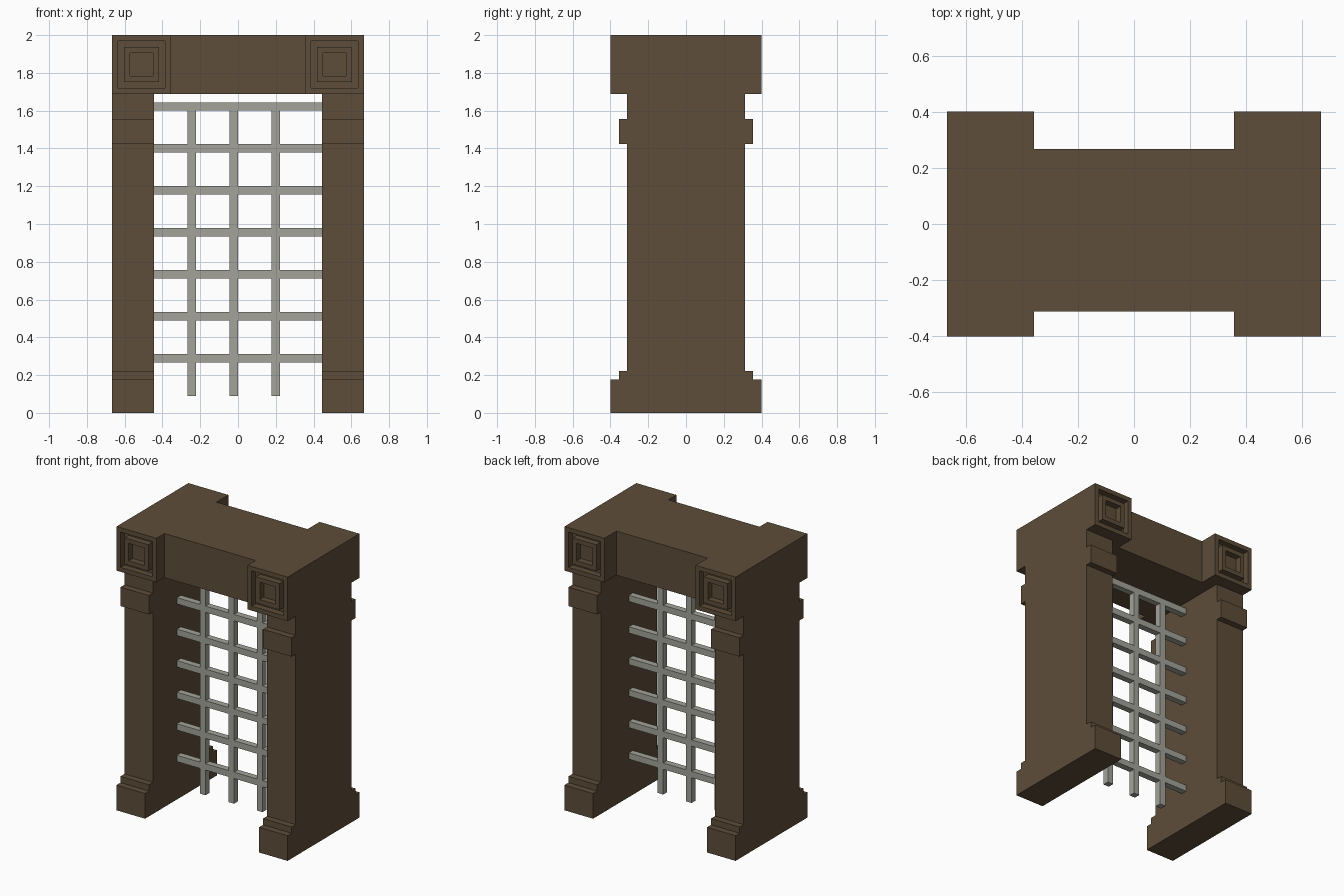
import bpy, bmesh
from mathutils import Vector

if "Cube" in bpy.data.objects:
    bpy.data.objects.remove(bpy.data.objects["Cube"])

U = 2 / 45  # one block unit


def material(name, rgb):
    m = bpy.data.materials.new(name)
    m.diffuse_color = (*rgb, 1)
    m.use_nodes = True
    m.node_tree.nodes["Principled BSDF"].inputs["Base Color"].default_value = m.diffuse_color
    return m


STONE = material("brown stone", (0.112, 0.074, 0.042))
IRON = material("grey iron", (0.366, 0.371, 0.323))


def finish(name, bm, mat):
    bmesh.ops.recalc_face_normals(bm, faces=bm.faces)
    bmesh.ops.scale(bm, vec=(U, U, U), verts=bm.verts)
    mesh = bpy.data.meshes.new(name)
    bm.to_mesh(mesh)
    bm.free()
    mesh.materials.append(mat)
    ob = bpy.data.objects.new(name, mesh)
    bpy.context.collection.objects.link(ob)
    return ob


def box(bm, lo, hi):
    verts = bmesh.ops.create_cube(bm, size=1)["verts"]
    for v in verts:
        v.co = Vector([(a + b) / 2 + c * (b - a) for a, b, c in zip(lo, hi, v.co)])


def extrude(bm, faces, offset):
    geom = bmesh.ops.extrude_face_region(bm, geom=faces)["geom"]
    verts = [g for g in geom if isinstance(g, bmesh.types.BMVert)]
    bmesh.ops.translate(bm, vec=offset, verts=verts)


def pillar(name, x0):
    # Side profile with stepped foot and collar, extruded across the width
    half = [(9, 0), (9, 4), (8, 4), (8, 5), (7, 5), (7, 32),
            (8, 32), (8, 35), (7, 35), (7, 38)]
    outline = half + [(-y, z) for y, z in reversed(half)]
    bm = bmesh.new()
    face = bm.faces.new([bm.verts.new((x0, y, z)) for y, z in outline])
    extrude(bm, [face], Vector((5, 0, 0)))
    finish(name, bm, STONE)


def corner_block(name, x0):
    # Capital block with nested square carving on front and back
    bm = bmesh.new()
    box(bm, (x0, -9, 38), (x0 + 7, 9, 45))
    bm.normal_update()
    for face in [f for f in bm.faces if abs(f.normal.y) > 0.9]:
        n = face.normal.copy()
        for depth in (-1, 1, -1):
            bmesh.ops.inset_individual(bm, faces=[face], thickness=1)
            ring = bmesh.ops.extrude_discrete_faces(bm, faces=[face])
            face = ring["faces"][0]
            bmesh.ops.translate(bm, vec=n * depth, verts=face.verts[:])
    finish(name, bm, STONE)


for side, px, bx in (("left", -15, -15), ("right", 10, 8)):
    pillar(side + "_pillar", px)
    corner_block(side + "_corner_block", bx)

# Lintel between the corner blocks
bm = bmesh.new()
box(bm, (-8, -7, 38), (8, 6, 45))
finish("lintel", bm, STONE)

# Gate lattice: keep the grid cells that lie on a bar, then thicken them
uprights, rails = (-6, -1, 4), range(6, 37, 5)
xs = sorted({-10, 10, *uprights, *(x + 1 for x in uprights)})
zs = sorted({2, *rails, *(z + 1 for z in rails)})
bm = bmesh.new()
for x0, x1 in zip(xs, xs[1:]):
    for z0, z1 in zip(zs, zs[1:]):
        if x0 in uprights or z0 in rails:
            bm.faces.new([bm.verts.new((x, -1, z)) for x, z in
                          ((x0, z0), (x1, z0), (x1, z1), (x0, z1))])
bmesh.ops.remove_doubles(bm, verts=bm.verts, dist=0.01)
extrude(bm, bm.faces[:], Vector((0, 1, 0)))
finish("gate_lattice", bm, IRON)
